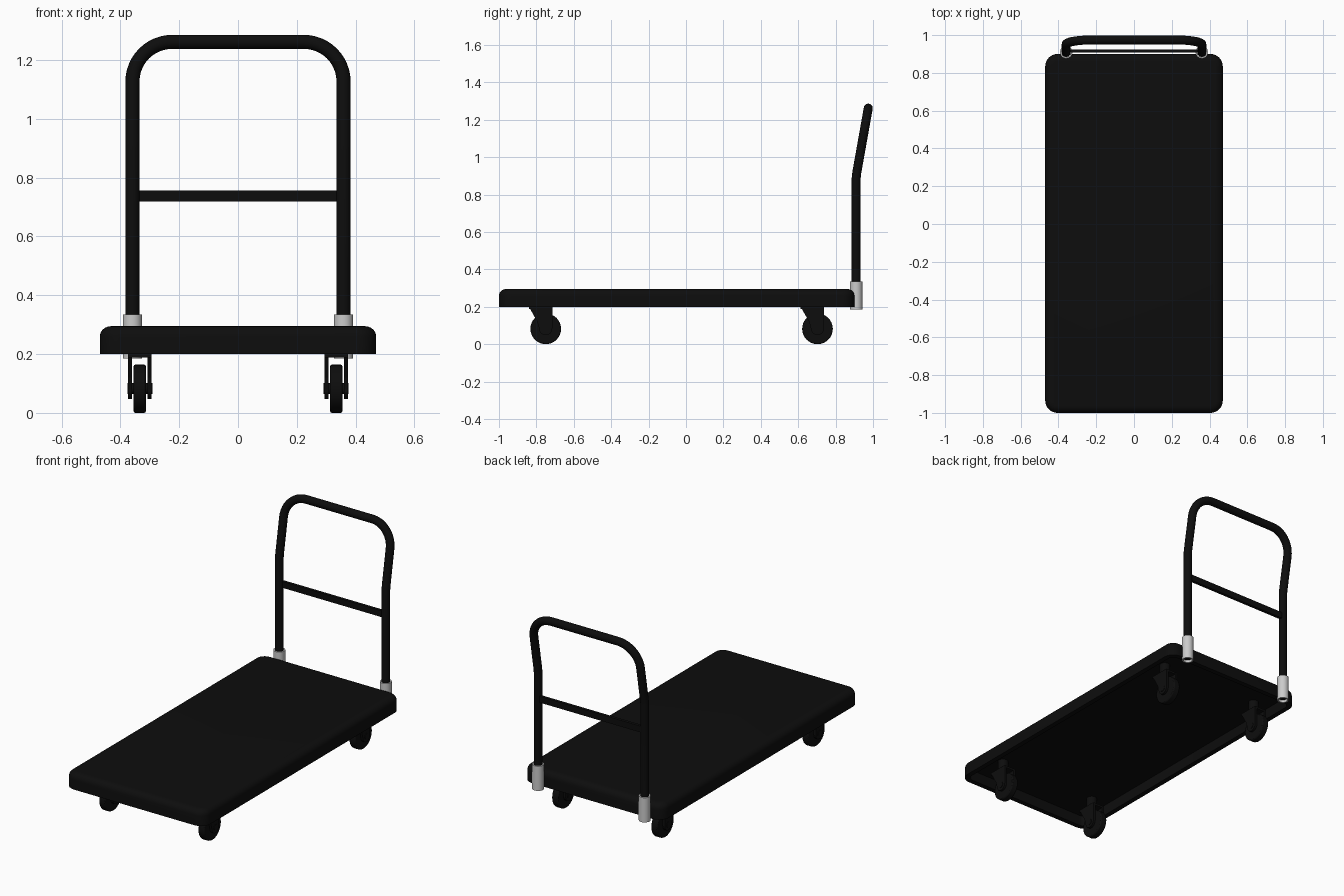
import bpy, bmesh, math
from mathutils import Vector, Matrix

if "Cube" in bpy.data.objects:
    bpy.data.objects.remove(bpy.data.objects["Cube"])


def material(name, value, rough):
    m = bpy.data.materials.new(name)
    m.use_nodes = True
    m.diffuse_color = (value, value, value, 1)
    node = m.node_tree.nodes["Principled BSDF"]
    node.inputs["Base Color"].default_value = (value, value, value, 1)
    node.inputs["Roughness"].default_value = rough
    return m


black = material("black", 0.004, 0.6)
steel = material("steel_grey", 0.6, 0.5)


def finish(name, bm, mat, smooth=True):
    bmesh.ops.recalc_face_normals(bm, faces=bm.faces)
    mesh = bpy.data.meshes.new(name)
    bm.to_mesh(mesh)
    bm.free()
    ob = bpy.data.objects.new(name, mesh)
    bpy.context.collection.objects.link(ob)
    mesh.materials.append(mat)
    if smooth:
        bpy.ops.object.select_all(action='DESELECT')
        ob.select_set(True)
        bpy.context.view_layer.objects.active = ob
        bpy.ops.object.shade_smooth_by_angle(angle=math.radians(35))
    return ob


def bridge(bm, a, b):
    n = len(a)
    for i in range(n):
        bm.faces.new((a[i], a[(i + 1) % n], b[(i + 1) % n], b[i]))


def cylinder(name, centre, radius, length, axis, mat, bevel=0.0, sides=32):
    bm = bmesh.new()
    turn = Matrix.Rotation(math.pi / 2, 4, 'Y') if axis == 'X' else Matrix()
    bmesh.ops.create_cone(bm, cap_ends=True, segments=sides, radius1=radius,
                          radius2=radius, depth=length,
                          matrix=Matrix.Translation(centre) @ turn)
    ob = finish(name, bm, mat)
    if bevel:
        mod = ob.modifiers.new("Bevel", 'BEVEL')
        mod.width, mod.segments = bevel, 2
    return ob


def box(name, centre, size, mat):
    bm = bmesh.new()
    bmesh.ops.create_cube(bm, size=1, matrix=Matrix.Translation(centre) @ Matrix.Diagonal((*size, 1)))
    return finish(name, bm, mat, False)


# Deck: rounded tray with a soft top edge, open underneath
def deck_ring(bm, inset, z, steps=8):
    half_x, half_y, corner = 0.47 - inset, 0.95 - inset, max(0.065 - inset, 0.015)
    ring = []
    for k, (sx, sy) in enumerate(((1, 1), (-1, 1), (-1, -1), (1, -1))):
        for i in range(steps + 1):
            a = (k + i / steps) * math.pi / 2
            ring.append(bm.verts.new((sx * (half_x - corner) + corner * math.cos(a),
                                      sy * (half_y - corner) + corner * math.sin(a) - 0.05, z)))
    return ring


bm = bmesh.new()
profile = [(0.03, 0.265), (0.03, 0.2), (0, 0.2), (0, 0.26)]
for i in range(1, 6):
    a = i / 5 * math.pi / 2
    profile.append((0.038 * (1 - math.cos(a)), 0.26 + 0.035 * math.sin(a)))
rings = [deck_ring(bm, *p) for p in profile]
for lower, upper in zip(rings, rings[1:]):
    bridge(bm, lower, upper)
bm.faces.new(rings[0])
bm.faces.new(rings[-1])
finish("deck", bm, black)

# Handle: bent tube leaning back above the bend
LEG_X, LEG_Y, TOP, BEND, ARC = 0.359, 0.91, 1.262, 0.9, 0.135


def lean(x, z):
    return Vector((x, LEG_Y + max(0, z - BEND) * 0.178, z))


half = [lean(LEG_X, 0.2), lean(LEG_X, BEND - 0.01), lean(LEG_X, BEND + 0.02)]
for i in range(13):
    a = i / 12 * math.pi / 2
    half.append(lean(LEG_X - ARC + ARC * math.cos(a), TOP - ARC + ARC * math.sin(a)))
path = half + [Vector((-p.x, p.y, p.z)) for p in reversed(half)]

bm = bmesh.new()
previous, first = None, None
normal = Vector((0, 1, 0))
for i, p in enumerate(path):
    along = (path[min(i + 1, len(path) - 1)] - path[max(i - 1, 0)]).normalized()
    normal = (normal - along * normal.dot(along)).normalized()
    side = along.cross(normal)
    ring = []
    for k in range(20):
        a = k / 20 * math.tau
        ring.append(bm.verts.new(p + 0.024 * (math.cos(a) * normal + math.sin(a) * side)))
    if previous:
        bridge(bm, previous, ring)
    else:
        first = ring
    previous = ring
bm.faces.new(first)
bm.faces.new(previous)
finish("handle", bm, black)

box("handle_crossbar", (0, 0.916, 0.738), (2 * LEG_X, 0.018, 0.038), black)


# Sockets: open steel sleeves holding the handle legs
def sleeve(name, x):
    bm = bmesh.new()
    rings = []
    for radius, z in ((0.033, 0.185), (0.033, 0.335), (0.025, 0.335), (0.025, 0.185)):
        rings.append([bm.verts.new((x + radius * math.cos(k / 32 * math.tau),
                                    LEG_Y + radius * math.sin(k / 32 * math.tau), z))
                      for k in range(32)])
    for i in range(4):
        bridge(bm, rings[i], rings[(i + 1) % 4])
    finish(name, bm, steel)


# Casters: fork plates, top plate, stem, axle and wheel
def fork_plate(name, x, y):
    outline = [(-0.09, 0.2), (0.035, 0.2), (0.035, 0.083)]
    for i in range(1, 8):
        a = -i / 8 * math.pi
        outline.append((0.035 * math.cos(a), 0.083 + 0.035 * math.sin(a)))
    outline += [(-0.035, 0.083), (-0.045, 0.12)]
    bm = bmesh.new()
    rings = [[bm.verts.new((x + dx, y + py, z)) for py, z in outline] for dx in (-0.007, 0.007)]
    bridge(bm, *rings)
    for ring in rings:
        bm.faces.new(ring)
    finish(name, bm, black, False)


def caster(name, x, y):
    for label, dx in (("inner", -0.033), ("outer", 0.033)):
        fork_plate(f"{name}_{label}_fork", x + dx, y)
    box(name + "_top_plate", (x, y - 0.028, 0.194), (0.08, 0.125, 0.012), black)
    cylinder(name + "_stem", (x, y - 0.028, 0.233), 0.03, 0.07, 'Z', black)
    cylinder(name + "_axle", (x, y, 0.083), 0.018, 0.085, 'X', black)
    cylinder(name + "_wheel", (x, y, 0.082), 0.082, 0.042, 'X', black, 0.006)


for label, sign in (("left", 1), ("right", -1)):
    sleeve(label + "_socket", sign * LEG_X)
    caster("front_" + label + "_caster", sign * 0.334, -0.75)
    caster("back_" + label + "_caster", sign * 0.334, 0.703)
